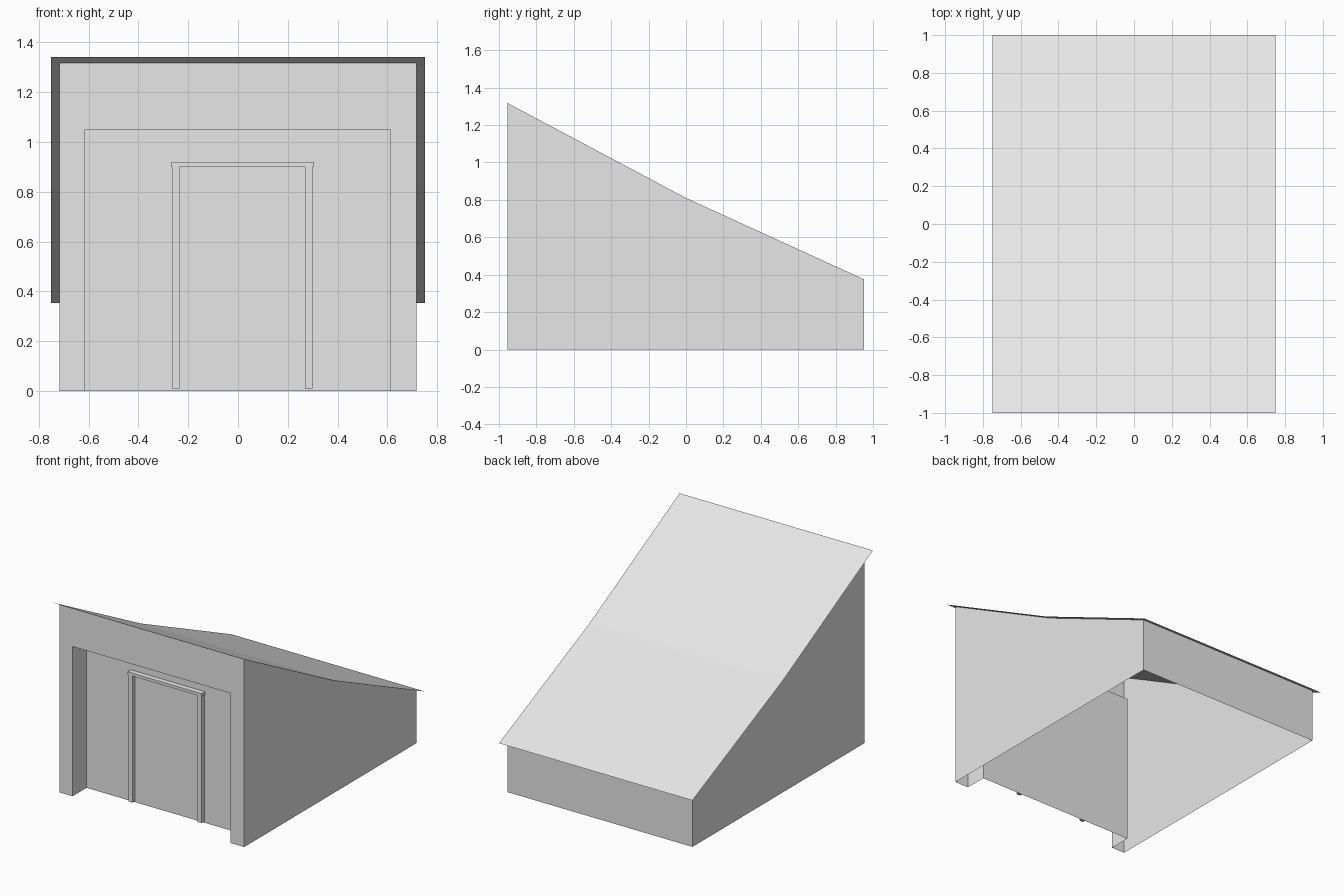
import bpy
import bmesh

default = bpy.data.objects.get("Cube")
if default:
    bpy.data.objects.remove(default, do_unlink=True)

grey = bpy.data.materials.new("plain_grey")
grey.use_nodes = True
grey.diffuse_color = (0.8, 0.8, 0.8, 1)
grey.node_tree.nodes["Principled BSDF"].inputs["Base Color"].default_value = (0.8, 0.8, 0.8, 1)

FRONT, BACK, SIDE = -0.955, 0.952, 0.717      # outer wall planes
LEFT, RIGHT, TOP, INNER = 0.61, -0.615, 1.05, -0.80   # porch recess
ROOF = [(-1, 1.342), (0, 0.81), (1, 0.353)]   # roof line as (y, z)


def roof_z(y):
    """Height of the roof line at depth y."""
    (y0, z0), (y1, z1) = ROOF[:2] if y < 0 else ROOF[1:]
    return z0 + (z1 - z0) * (y - y0) / (y1 - y0)


def sheet(name, *polygons):
    """Thin, unthickened panels, each given by its outline."""
    bm = bmesh.new()
    for outline in polygons:
        bm.faces.new([bm.verts.new(p) for p in outline])
    bmesh.ops.remove_doubles(bm, verts=bm.verts, dist=0.0001)
    return finish(name, bm)


def box(name, x, y, z):
    """Box between the given (low, high) limits."""
    bm = bmesh.new()
    bmesh.ops.create_cube(bm, size=1)
    for v in bm.verts:
        v.co = [lo + (hi - lo) * (c + 0.5) for c, (lo, hi) in zip(v.co, (x, y, z))]
    return finish(name, bm)


def finish(name, bm):
    mesh = bpy.data.meshes.new(name)
    bm.to_mesh(mesh)
    bm.free()
    mesh.materials.append(grey)
    obj = bpy.data.objects.new(name, mesh)
    bpy.context.collection.objects.link(obj)
    return obj


# Roof: two pitches with a slight bend
sheet("roof", *[[(-0.75, *a), (0.75, *a), (0.75, *b), (-0.75, *b)]
                for a, b in zip(ROOF, ROOF[1:])])

# Side walls follow the roof line
profile = [(FRONT, 0), (BACK, 0), (BACK, roof_z(BACK)), (0, roof_z(0)), (FRONT, roof_z(FRONT))]
sheet("left_wall", [(SIDE, y, z) for y, z in profile])
sheet("right_wall", [(-SIDE, y, z) for y, z in reversed(profile)])

# Back wall
eave = roof_z(BACK)
sheet("back_wall", [(SIDE, BACK, 0), (-SIDE, BACK, 0), (-SIDE, BACK, eave), (SIDE, BACK, eave)])

# Front wall with the porch opening
peak = roof_z(FRONT)
opening = [(-SIDE, 0), (RIGHT, 0), (RIGHT, TOP), (LEFT, TOP), (LEFT, 0),
           (SIDE, 0), (SIDE, peak), (-SIDE, peak)]
sheet("front_wall", [(x, FRONT, z) for x, z in opening])

# Porch lining: two cheeks, a ceiling and the inner wall
sheet("porch_recess",
      [(RIGHT, FRONT, 0), (RIGHT, INNER, 0), (RIGHT, INNER, TOP), (RIGHT, FRONT, TOP)],
      [(LEFT, INNER, 0), (LEFT, FRONT, 0), (LEFT, FRONT, TOP), (LEFT, INNER, TOP)],
      [(RIGHT, FRONT, TOP), (RIGHT, INNER, TOP), (LEFT, INNER, TOP), (LEFT, FRONT, TOP)],
      [(RIGHT, INNER, 0), (LEFT, INNER, 0), (LEFT, INNER, TOP), (RIGHT, INNER, TOP)])

# Door with its frame
frame_depth = (INNER - 0.033, INNER)
box("door_panel", (-0.235, 0.27), (INNER - 0.005, INNER), (0.01, 0.9))
box("right_door_jamb", (-0.265, -0.235), frame_depth, (0.01, 0.9))
box("left_door_jamb", (0.27, 0.3), frame_depth, (0.01, 0.9))
box("door_lintel", (-0.27, 0.305), (INNER - 0.038, INNER), (0.9, 0.92))
